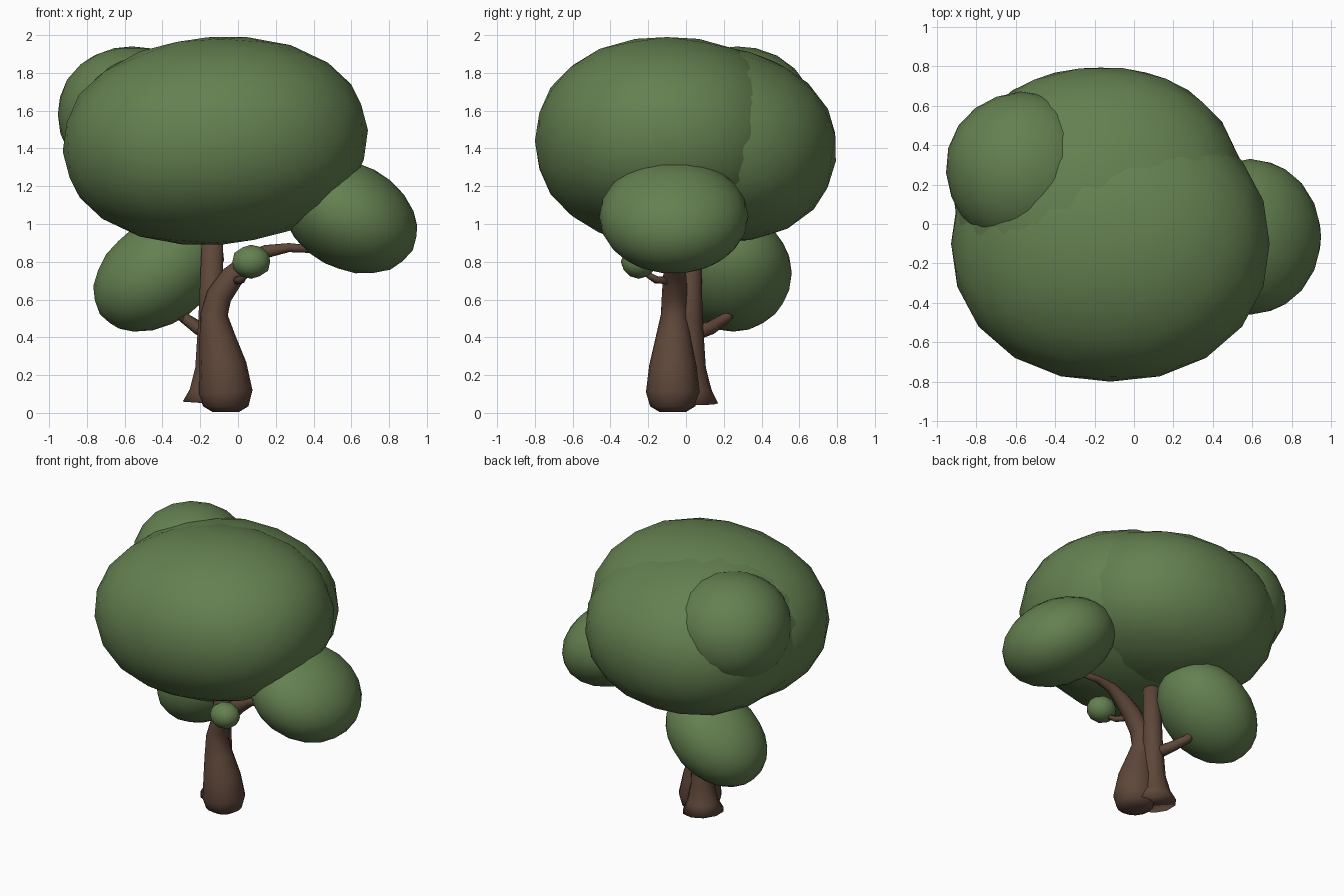
import bpy, bmesh, math
from mathutils import Vector, Euler

cube = bpy.data.objects.get("Cube")
if cube:
    bpy.data.objects.remove(cube, do_unlink=True)


def material(name, rgb):
    m = bpy.data.materials.new(name)
    m.use_nodes = True
    m.diffuse_color = (*rgb, 1)
    bsdf = m.node_tree.nodes["Principled BSDF"]
    bsdf.inputs["Base Color"].default_value = (*rgb, 1)
    bsdf.inputs["Roughness"].default_value = 0.9
    return m


LEAF = material("leaf green", (0.127, 0.216, 0.08))
BARK = material("bark brown", (0.112, 0.062, 0.041))


def finish(name, bm, mat):
    bmesh.ops.recalc_face_normals(bm, faces=bm.faces)
    for f in bm.faces:
        f.smooth = True
    mesh = bpy.data.meshes.new(name)
    bm.to_mesh(mesh)
    bm.free()
    mesh.materials.append(mat)
    obj = bpy.data.objects.new(name, mesh)
    bpy.context.collection.objects.link(obj)
    return obj


def blob(name, center, radii, tilt=(0, 0, 0), fullness=2.0, detail=3):
    """Rounded leaf mass: fullness above 2 makes it boxier."""
    bm = bmesh.new()
    bmesh.ops.create_icosphere(bm, subdivisions=detail, radius=1)
    turn = Euler([math.radians(a) for a in tilt]).to_matrix()
    for v in bm.verts:
        norm = sum(abs(c) ** fullness for c in v.co) ** (1 / fullness)
        p = v.co / norm
        v.co = turn @ Vector([c * r for c, r in zip(p, radii)]) + Vector(center)
    return finish(name, bm, LEAF)


def limb(name, path, sides=12):
    """Tapered tube through (x, y, z, radius) stations."""
    bm = bmesh.new()
    pts = [Vector(p[:3]) for p in path]
    rings = []
    for i, p in enumerate(pts):
        t = (pts[min(i + 1, len(pts) - 1)] - pts[max(i - 1, 0)]).normalized()
        side = Vector((0, 1, 0)) - t * t.y
        side.normalize()
        other = t.cross(side)
        ring = []
        for k in range(sides):
            a = math.tau * k / sides
            ring.append(bm.verts.new(
                p + (side * math.cos(a) + other * math.sin(a)) * path[i][3]))
        rings.append(ring)
    for lo, hi in zip(rings, rings[1:]):
        for k in range(sides):
            n = (k + 1) % sides
            bm.faces.new((lo[k], lo[n], hi[n], hi[k]))
    bm.faces.new(rings[0])
    bm.faces.new(rings[-1])
    return finish(name, bm, BARK)


# Main canopy: overlapping flattened masses
blob("front_canopy", (-0.12, -0.1, 1.44), (0.81, 0.7, 0.55), (0, -4, 0), 2.15)
blob("back_canopy", (-0.17, 0.1, 1.43), (0.74, 0.7, 0.52), (-8, 0, 0), 2.2)
blob("upper_left_canopy", (-0.56, 0.27, 1.58), (0.39, 0.4, 0.36), (0, 0, 20), 2.1)

# Separate leaf clumps at the branch ends
blob("left_side_clump", (0.59, -0.065, 1.04), (0.38, 0.395, 0.28), (0, 28, 0))
blob("right_side_clump", (-0.42, 0.25, 0.74), (0.38, 0.31, 0.27), (0, -35, 0))
blob("small_front_clump", (0.07, -0.25, 0.8), (0.105, 0.095, 0.09), detail=2)

# Leaning trunk that curves into the left branch
limb("front_trunk", [
    (-0.065, -0.07, 0.005, 0.07), (-0.065, -0.07, 0.035, 0.12),
    (-0.065, -0.07, 0.11, 0.142), (-0.08, -0.07, 0.25, 0.125),
    (-0.11, -0.065, 0.4, 0.095), (-0.127, -0.06, 0.52, 0.073),
    (-0.1, -0.06, 0.62, 0.068), (-0.03, -0.06, 0.72, 0.062),
    (0.06, -0.06, 0.8, 0.05), (0.15, -0.06, 0.855, 0.035),
    (0.27, -0.06, 0.875, 0.024), (0.48, -0.06, 0.86, 0.017)], 16)

# Straight stem with a flared foot, rising into the canopy
limb("back_trunk", [
    (-0.16, 0.03, 0.05, 0.14), (-0.155, 0.03, 0.12, 0.105),
    (-0.15, 0.025, 0.24, 0.08), (-0.145, 0.02, 0.5, 0.068),
    (-0.13, 0.02, 1.1, 0.055)], 10)

# Small branches
limb("right_branch", [
    (-0.15, 0.03, 0.42, 0.045), (-0.21, 0.13, 0.45, 0.036),
    (-0.28, 0.21, 0.5, 0.03), (-0.32, 0.27, 0.58, 0.025)], 8)
limb("right_twig", [
    (-0.27, 0.2, 0.49, 0.024), (-0.33, 0.2, 0.525, 0.02),
    (-0.39, 0.2, 0.56, 0.016)], 8)
limb("front_twig", [
    (-0.02, -0.08, 0.7, 0.025), (0.02, -0.16, 0.705, 0.02),
    (0.05, -0.23, 0.75, 0.015)], 8)
